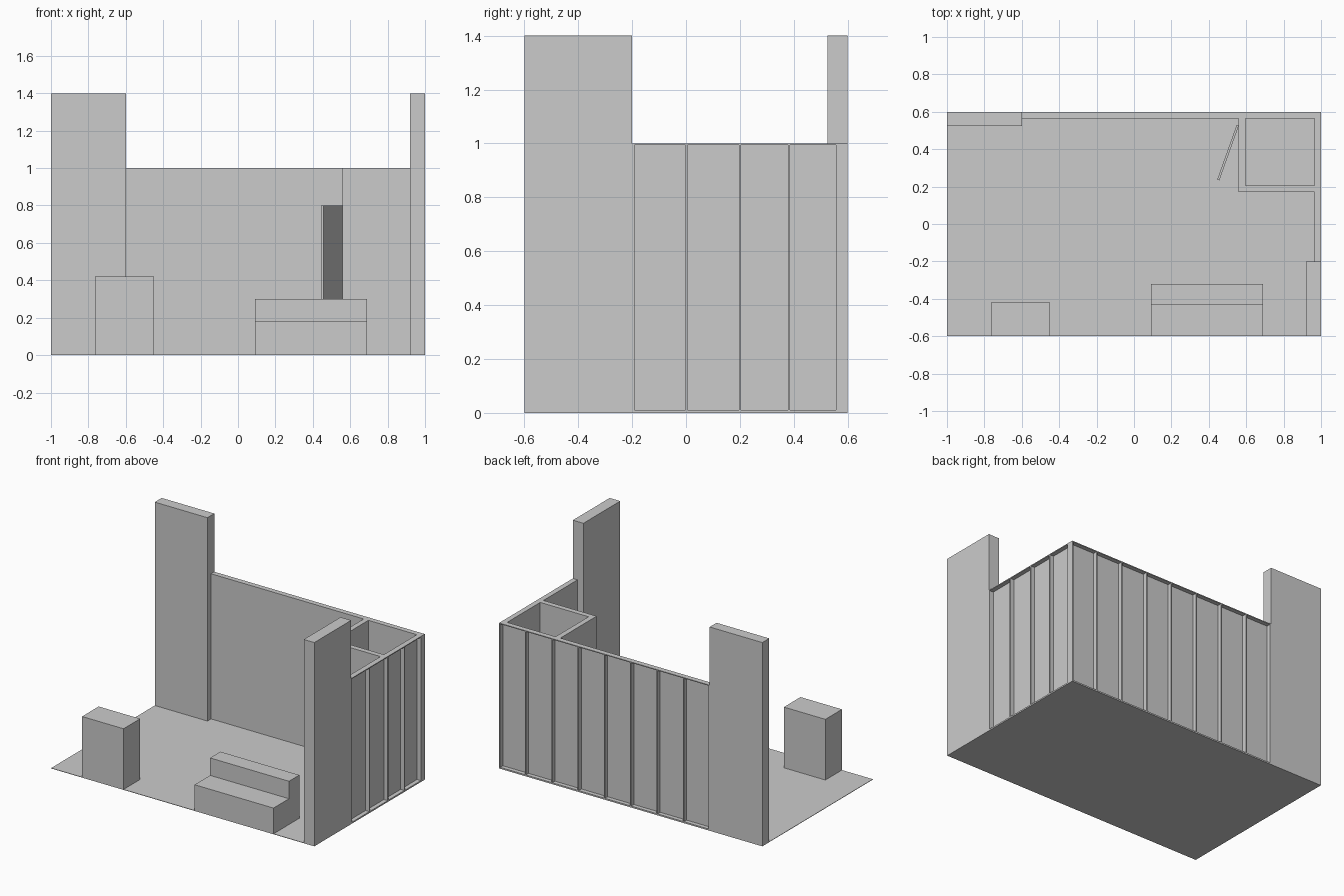
import bpy, bmesh, math
from mathutils import Matrix, Vector

if "Cube" in bpy.data.objects:
    bpy.data.objects.remove(bpy.data.objects["Cube"])


def add_boxes(name, boxes):
    """One object made of axis-aligned boxes (x0, x1, y0, y1, z0, z1)."""
    bm = bmesh.new()
    for x0, x1, y0, y1, z0, z1 in boxes:
        m = Matrix.Translation(((x0 + x1) / 2, (y0 + y1) / 2, (z0 + z1) / 2))
        m = m @ Matrix.Diagonal((x1 - x0, y1 - y0, z1 - z0, 1))
        bmesh.ops.create_cube(bm, size=1, matrix=m)
    mesh = bpy.data.meshes.new(name)
    bm.to_mesh(mesh)
    bm.free()
    ob = bpy.data.objects.new(name, mesh)
    bpy.context.collection.objects.link(ob)
    return ob


def add_profile(name, points, x0, x1):
    """Extrude a (y, z) outline along x."""
    bm = bmesh.new()
    face = bm.faces.new([bm.verts.new((x0, y, z)) for y, z in points])
    new = bmesh.ops.extrude_face_region(bm, geom=[face])["geom"]
    bmesh.ops.translate(bm, vec=(x1 - x0, 0, 0),
                        verts=[v for v in new if isinstance(v, bmesh.types.BMVert)])
    bmesh.ops.recalc_face_normals(bm, faces=bm.faces)
    mesh = bpy.data.meshes.new(name)
    bm.to_mesh(mesh)
    bm.free()
    ob = bpy.data.objects.new(name, mesh)
    bpy.context.collection.objects.link(ob)
    return ob


H, T, SKIN, STUD = 1.0, 0.036, 0.007, 0.008
FLOOR = 0.003


def framed_wall(name, studs, along_x, outer):
    """Thin inner skin with top/bottom rails and studs open to the outside."""
    a, b = studs[0], studs[-1]
    inner = outer - T

    def place(u0, u1, d0, d1, z0, z1):
        return (u0, u1, d0, d1, z0, z1) if along_x else (d0, d1, u0, u1, z0, z1)

    add_boxes(name + "_panel", [place(a, b, inner, inner + SKIN, FLOOR, H)])
    d0 = inner + SKIN
    parts = [place(a, b, d0, outer, 0.0, 0.01),
             place(a, b, d0, outer, H - 0.006, H)]
    for s in studs:
        c = min(max(s, a + STUD / 2), b - STUD / 2)
        parts.append(place(c - STUD / 2, c + STUD / 2, d0, outer, 0.01, H - 0.006))
    add_boxes(name + "_frame", parts)


# Floor
add_boxes("floor", [(-1, 1, -0.6, 0.6, 0, FLOOR)])

# Tall pillars
add_boxes("back_left_pillar", [(-1, -0.6, 0.525, 0.6, 0, 1.4)])
add_boxes("front_right_pillar", [(0.92, 1, -0.6, -0.2, 0, 1.4)])

# Low walls with exposed framing on the outside
framed_wall("back_wall", [-0.6 + 0.2 * i for i in range(9)], True, 0.6)
framed_wall("side_wall", [-0.2, 0.002, 0.2, 0.382, 0.6 - T], False, 1.0)

# Storage room in the back right corner, doorway in its left wall
xl, yf, yb = 0.56, 0.17, 0.6 - T
add_boxes("storage_front_wall", [(xl, 1 - T, yf, yf + T, FLOOR, H)])
add_boxes("storage_left_wall", [
    (xl, xl + T, yf + T, 0.22, FLOOR, H),
    (xl, xl + T, 0.53, yb, FLOOR, H),
    (xl, xl + T, 0.22, 0.53, 0.8, H)])

# Door standing ajar
door = add_boxes("storage_door", [(-0.012, 0, -0.31, 0, 0, 0.797)])
door.location = (xl, 0.525, FLOOR)
door.rotation_euler = (0, 0, -math.atan2(0.105, 0.295))

# Reception desk with raised back part
add_profile("stepped_counter", [(-0.6, 0), (-0.32, 0), (-0.32, 0.3),
                                (-0.432, 0.3), (-0.432, 0.18), (-0.6, 0.18)],
            0.09, 0.69)

# Display pedestal
add_boxes("display_pedestal", [(-0.765, -0.45, -0.6, -0.42, 0, 0.42)])
